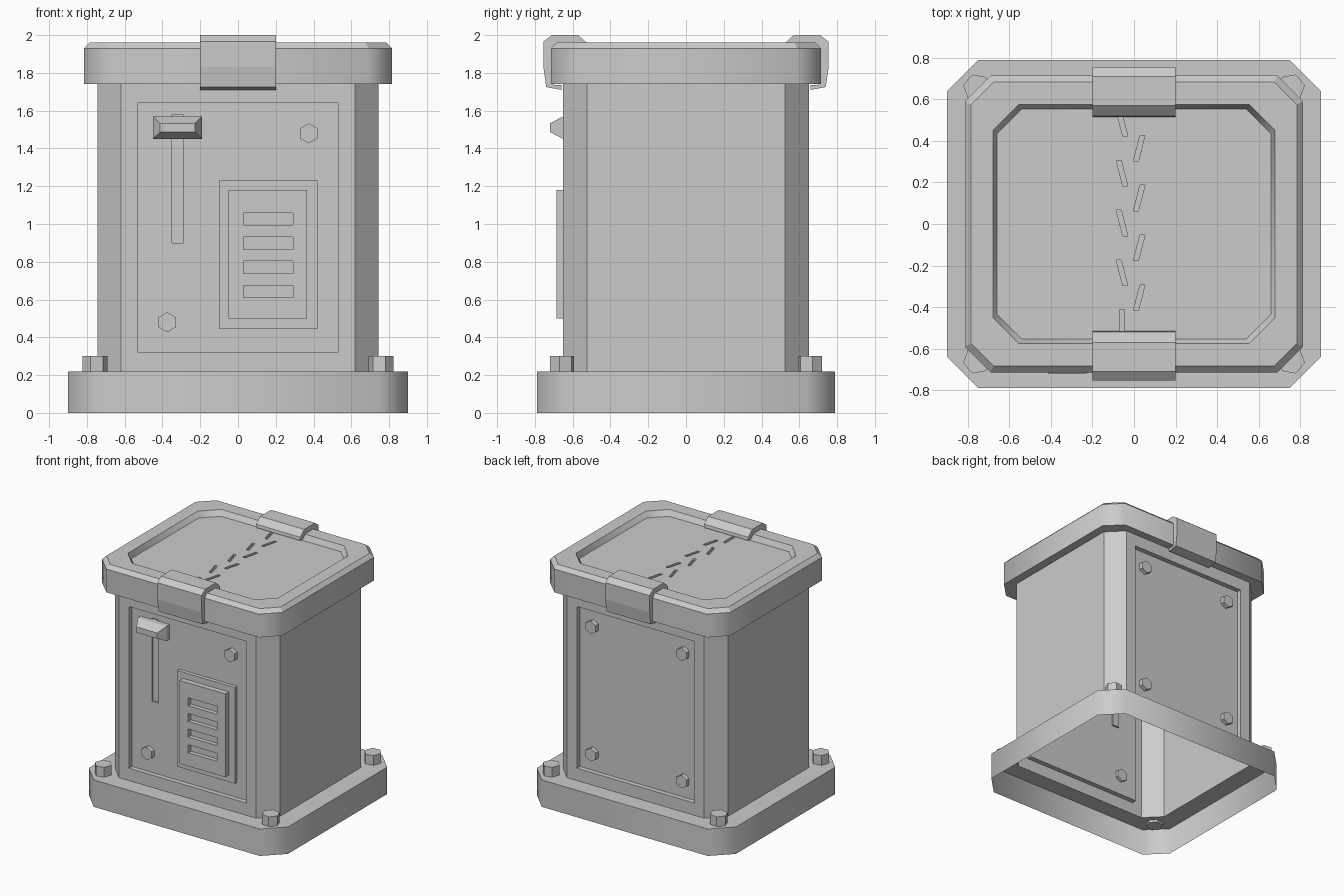
import bpy, bmesh, math
from mathutils import Matrix, Vector

if "Cube" in bpy.data.objects:
    bpy.data.objects.remove(bpy.data.objects["Cube"], do_unlink=True)

GREY = (0.6, 0.6, 0.6, 1)
metal = bpy.data.materials.new("plain_grey")
metal.use_nodes = True
metal.diffuse_color = GREY
metal.node_tree.nodes["Principled BSDF"].inputs["Base Color"].default_value = GREY


def finish(name, bm, smooth_walls=False):
    bm.normal_update()
    for f in bm.faces:
        f.smooth = smooth_walls and abs(f.normal.z) < 0.5
    mesh = bpy.data.meshes.new(name)
    bm.to_mesh(mesh)
    bm.free()
    mesh.materials.append(metal)
    ob = bpy.data.objects.new(name, mesh)
    bpy.context.collection.objects.link(ob)
    return ob


def octagon(a, b, c, z):
    """Chamfered rectangle; side 0 is the front, side 4 the back."""
    return [(-a + c, -b, z), (a - c, -b, z), (a, -b + c, z), (a, b - c, z),
            (a - c, b, z), (-a + c, b, z), (-a, b - c, z), (-a, -b + c, z)]


def loft(name, rings, skip=(), caps=False, smooth=False):
    bm = bmesh.new()
    loops = [[bm.verts.new(p) for p in octagon(*r)] for r in rings]
    for lo, hi in zip(loops, loops[1:]):
        for i in range(8):
            if i not in skip:
                j = (i + 1) % 8
                bm.faces.new((lo[i], lo[j], hi[j], hi[i]))
    if caps:
        bm.faces.new(loops[0][::-1])
        bm.faces.new(loops[-1])
    return finish(name, bm, smooth)


def relief(name, rects, outside=None, back=False):
    """Stepped wall from layered rectangles (x0, x1, z0, z1, distance from centre)."""
    us = sorted({u for r in rects for u in r[:2]})
    vs = sorted({v for r in rects for v in r[2:4]})
    bm = bmesh.new()
    s = -1 if back else 1

    def quad(*pts):
        bm.faces.new([bm.verts.new((s * u, -s * d, v)) for u, d, v in pts])

    def depth(i, j):
        if not (0 <= i < len(us) - 1 and 0 <= j < len(vs) - 1):
            return outside
        u, v = (us[i] + us[i + 1]) / 2, (vs[j] + vs[j + 1]) / 2
        hits = [r[4] for r in rects if r[0] < u < r[1] and r[2] < v < r[3]]
        return hits[-1] if hits else outside

    for i in range(len(us)):
        for j in range(len(vs)):
            d, left, below = depth(i, j), depth(i - 1, j), depth(i, j - 1)
            u, v = us[i], vs[j]
            if i < len(us) - 1 and j < len(vs) - 1:
                p, q = us[i + 1], vs[j + 1]
                quad((u, d, v), (p, d, v), (p, d, q), (u, d, q))
            if None not in (d, left) and d != left and j < len(vs) - 1:
                q = vs[j + 1]
                quad((u, left, v), (u, d, v), (u, d, q), (u, left, q))
            if None not in (d, below) and d != below and i < len(us) - 1:
                p = us[i + 1]
                quad((u, below, v), (p, below, v), (p, d, v), (u, d, v))
    bmesh.ops.remove_doubles(bm, verts=bm.verts, dist=0.0005)
    bmesh.ops.dissolve_limit(bm, angle_limit=0.02, verts=bm.verts, edges=bm.edges)
    return finish(name, bm)


def prism(name, outline, axis_vec):
    """Extrude a closed outline of 3D points along a vector."""
    bm = bmesh.new()
    face = bm.faces.new([bm.verts.new(p) for p in outline])
    ext = bmesh.ops.extrude_face_region(bm, geom=[face], use_keep_orig=True)
    moved = [g for g in ext["geom"] if isinstance(g, bmesh.types.BMVert)]
    bmesh.ops.translate(bm, verts=moved, vec=Vector(axis_vec))
    bmesh.ops.recalc_face_normals(bm, faces=bm.faces)
    return finish(name, bm)


def hex_bolt(name, loc, radius, height, rot):
    bm = bmesh.new()
    bmesh.ops.create_cone(bm, cap_ends=True, segments=6, radius1=radius,
                          radius2=radius, depth=height,
                          matrix=Matrix.Translation(loc) @ rot)
    return finish(name, bm)


# Hollow base skirt and body side walls
BODY = (0.745, 0.65, 0.125)
loft("base", [(0.9, 0.79, 0.15, 0), (0.9, 0.79, 0.15, 0.22), (*BODY, 0.22)], smooth=True)
loft("body_sides", [(*BODY, 0.22), (*BODY, 1.74)], skip=(0, 4))

# Front and back walls with recessed panels; the front also has a slider groove
wall = (-0.62, 0.62, 0.22, 1.74, 0.65)
panel = (-0.53, 0.53, 0.32, 1.64, 0.61)
relief("front_wall", [wall, panel, (-0.35, -0.29, 0.9, 1.58, 0.595)])
relief("back_wall", [wall, panel], back=True)

# Raised vent with four slots
slots = [(0.03, 0.29, z, z + 0.065, 0.65) for z in (0.61, 0.738, 0.866, 0.994)]
relief("vent", [(-0.1, 0.42, 0.445, 1.23, 0.64), (-0.05, 0.365, 0.5, 1.18, 0.685)] + slots,
       outside=0.61)

# Slider handle: a block with a tapered face
bm = bmesh.new()
loops = [[bm.verts.new((-0.32 + sx * w, y, 1.51 + sz * h))
          for sx, sz in ((-1, -1), (1, -1), (1, 1), (-1, 1))]
         for w, h, y in ((0.13, 0.06, -0.6), (0.13, 0.06, -0.65), (0.093, 0.023, -0.72))]
for lo, hi in zip(loops, loops[1:]):
    for i in range(4):
        bm.faces.new((lo[i], lo[(i + 1) % 4], hi[(i + 1) % 4], hi[i]))
bm.faces.new(loops[-1])
bmesh.ops.recalc_face_normals(bm, faces=bm.faces)
finish("slider_handle", bm)

# Lid with bevelled rim and sunken top
lid = loft("lid", [(*BODY, 1.86), (*BODY, 1.74), (0.815, 0.715, 0.125, 1.74),
                   (0.815, 0.715, 0.125, 1.93), (0.785, 0.685, 0.11, 1.96),
                   (0.68, 0.575, 0.125, 1.96), (0.66, 0.555, 0.12, 1.915)],
           caps=True, smooth=True)

# Zigzag of short slanted grooves cut in the lid
for k in range(9):
    y = 0.485 - 0.12 * k
    side = 1 if k % 2 else -1
    x = 0.025 if k % 2 else -0.058
    lean = 0.016 * side if k < 8 else 0
    cutter = prism("groove_cutter", [(x + lean * t + w, y + 0.062 * t, 1.89)
                                     for t, w in ((-1, -0.012), (-1, 0.012), (1, 0.012), (1, -0.012))],
                   (0, 0, 0.1))
    cutter.hide_render = True
    mod = lid.modifiers.new("groove", "BOOLEAN")
    mod.operation, mod.solver, mod.object = "DIFFERENCE", "EXACT", cutter
    with bpy.context.temp_override(object=lid, active_object=lid):
        bpy.ops.object.modifier_apply(modifier=mod.name)
    bpy.data.objects.remove(cutter, do_unlink=True)

# Clips wrapping the lid edge, front and back
clip = [(0.66, 1.71), (0.74, 1.725), (0.755, 1.83), (0.755, 1.965), (0.71, 2.0),
        (0.57, 2.0), (0.52, 1.955), (0.515, 1.93), (0.56, 1.93), (0.58, 1.95),
        (0.7, 1.95), (0.7, 1.735), (0.66, 1.735)]
for name, s in (("front_clip", -1), ("back_clip", 1)):
    prism(name, [(-0.2, s * y, z) for y, z in clip], (0.4, 0, 0))

# Bolts on the base corners
for sx in (-1, 1):
    for sy in (-1, 1):
        hex_bolt("base_bolt", (sx * 0.757, sy * 0.657, 0.25), 0.067, 0.1,
                 Matrix.Rotation(sx * sy * math.radians(40), 4, "Z"))

# Bolts on the recessed panels
upright = Matrix.Rotation(math.radians(90), 4, "X")
for x, z in ((0.375, 1.48), (-0.375, 0.48)):
    hex_bolt("front_bolt", (x, -0.615, z), 0.053, 0.06, upright)
for x in (-0.41, 0.41):
    for z in (0.46, 1.5):
        hex_bolt("back_bolt", (x, 0.615, z), 0.053, 0.06, upright)
